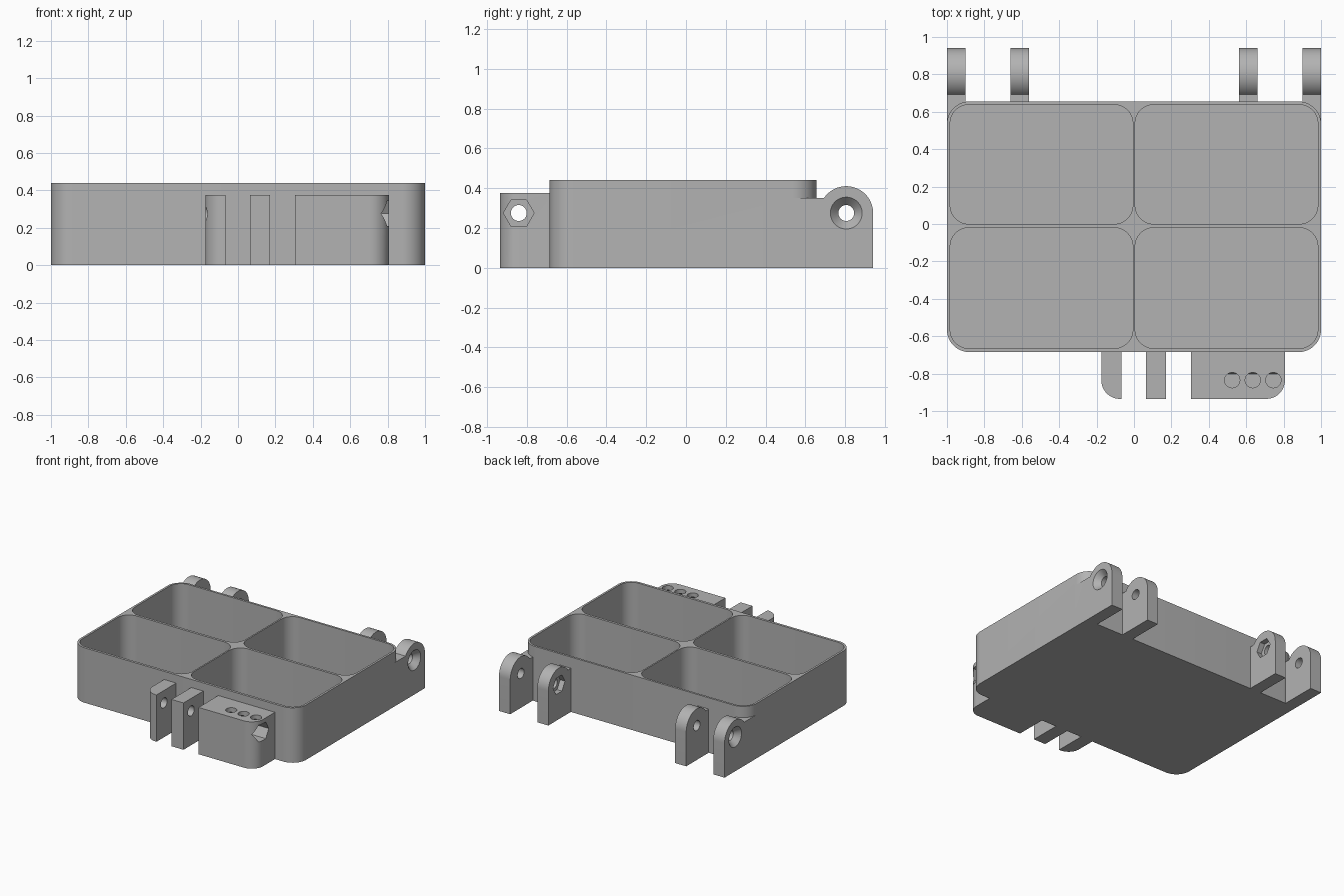
import bpy, bmesh
from math import pi, sin, cos, radians
from mathutils import Matrix, Vector

if "Cube" in bpy.data.objects:
    bpy.data.objects.remove(bpy.data.objects["Cube"], do_unlink=True)

GREY = 0.45
mat = bpy.data.materials.new("plain grey")
mat.use_nodes = True
mat.diffuse_color = (GREY, GREY, GREY, 1)
mat.node_tree.nodes["Principled BSDF"].inputs["Base Color"].default_value = (GREY, GREY, GREY, 1)

PIN_Z = 0.275
HINGE_Y, LATCH_Y = 0.805, -0.84
X_AXIS = Matrix(((0, 0, 1), (1, 0, 0), (0, 1, 0))).to_4x4()  # profile (y, z) pushed along x


def add_object(name, bm):
    bmesh.ops.recalc_face_normals(bm, faces=bm.faces)
    mesh = bpy.data.meshes.new(name)
    bm.to_mesh(mesh)
    bm.free()
    mesh.materials.append(mat)
    obj = bpy.data.objects.new(name, mesh)
    bpy.context.collection.objects.link(obj)
    return obj


def prism(name, points, low, high, frame=Matrix()):
    """Extrude a closed profile from low to high along the frame's third axis."""
    bm = bmesh.new()
    base = bm.faces.new([bm.verts.new(frame @ Vector((a, b, low))) for a, b in points])
    grown = bmesh.ops.extrude_face_region(bm, geom=[base])["geom"]
    push = frame @ Vector((0, 0, high - low))
    bmesh.ops.translate(bm, vec=push, verts=[v for v in grown if isinstance(v, bmesh.types.BMVert)])
    return add_object(name, bm)


def arc(cx, cy, r, start, end, steps=12):
    angles = [radians(start + (end - start) * i / steps) for i in range(steps + 1)]
    return [(cx + r * cos(a), cy + r * sin(a)) for a in angles]


def rounded(x0, x1, y0, y1, radii):
    """Rectangle with a radius per corner: front left, front right, back right, back left."""
    corners = [(x0, y0, 1, 1), (x1, y0, -1, 1), (x1, y1, -1, -1), (x0, y1, 1, -1)]
    points = []
    for i, ((x, y, sx, sy), r) in enumerate(zip(corners, radii)):
        points += arc(x + sx * r, y + sy * r, r, 180 + 90 * i, 270 + 90 * i) if r else [(x, y)]
    return points


def rod(name, y, x0, x1, r0, r1=None, sides=32):
    """Round, tapered or six-sided pin along x; six-sided ones point up."""
    bm = bmesh.new()
    place = Matrix.Translation(((x0 + x1) / 2, y, PIN_Z)) @ X_AXIS @ Matrix.Rotation(pi / 2, 4, "Z")
    bmesh.ops.create_cone(bm, cap_ends=True, segments=sides, radius1=r0,
                          radius2=r0 if r1 is None else r1, depth=x1 - x0, matrix=place)
    return add_object(name, bm)


def combine(target, others, operation):
    """Apply a boolean with each helper, then drop the helper."""
    for other in others:
        mod = target.modifiers.new("combine", "BOOLEAN")
        mod.operation, mod.solver, mod.object = operation, "EXACT", other
        bpy.context.view_layer.update()
        graph = bpy.context.evaluated_depsgraph_get()
        result = bpy.data.meshes.new_from_object(target.evaluated_get(graph))
        target.modifiers.clear()
        target.data = result
        bpy.data.objects.remove(other, do_unlink=True)


def finish(obj):
    bpy.ops.object.select_all(action="DESELECT")
    obj.select_set(True)
    bpy.context.view_layer.objects.active = obj
    bpy.ops.object.shade_smooth_by_angle(angle=radians(30))


def hinge_profile(start):
    return [(start, 0), (0.94, 0)] + arc(HINGE_Y, PIN_Z, 0.135, 0, 146.2, 24) + [(start, 0.35)]


# Tray body with the outer hinge ears grown into its back corners
tray = prism("tray", rounded(-1, 1, -0.685, 0.655, [0.12] * 4), 0, 0.44)
ears = [prism("ear", hinge_profile(0.5), min(s * 0.9, s), max(s * 0.9, s), X_AXIS) for s in (-1, 1)]
combine(tray, ears, "UNION")

# Four compartments
pockets = [prism("pocket", rounded(x0, x1, y0, y1, [0.1] * 4), 0.02, 0.6)
           for x0, x1 in ((-0.983, -0.006), (0.006, 0.983))
           for y0, y1 in ((-0.665, -0.02), (0, 0.638))]
combine(tray, pockets, "DIFFERENCE")

# Pin holes and countersinks in the outer ears
cuts = [rod("pin_hole", HINGE_Y, s - 0.2, s + 0.2, 0.04) for s in (-1, 1)]
cuts.append(rod("countersink", HINGE_Y, 0.955, 1.001, 0.04, 0.081))
cuts.append(rod("countersink", HINGE_Y, -1.001, -0.955, 0.081, 0.04))
combine(tray, cuts, "DIFFERENCE")
finish(tray)

# Inner hinge ears with nut recesses facing the middle
for side, s in (("left", 1), ("right", -1)):
    low, high = sorted((s * 0.562, s * 0.66))
    ear = prism(side + "_inner_hinge_ear", hinge_profile(0.65), low, high, X_AXIS)
    n0, n1 = sorted((s * 0.5, s * 0.605))
    combine(ear, [rod("pin_hole", HINGE_Y, low - 0.1, high + 0.1, 0.04),
                  rod("nut", HINGE_Y, n0, n1, 0.075, sides=6)], "DIFFERENCE")
    finish(ear)

# Front latch: two ears and a block
for name, x0, x1, radii in (("latch_outer_ear", -0.175, -0.068, [0.1, 0, 0, 0]),
                            ("latch_middle_ear", 0.065, 0.172, [0] * 4),
                            ("latch_block", 0.305, 0.807, [0, 0.1, 0, 0])):
    part = prism(name, rounded(x0, x1, -0.935, -0.68, radii), 0, 0.375)
    cuts = [rod("pin_hole", LATCH_Y, x0 - 0.1, x1 + 0.1, 0.04)]
    if name == "latch_block":
        # Six-sided channel with three round openings above it
        cuts.append(rod("channel", LATCH_Y, 0.45, 0.9, 0.077, sides=6))
        cuts += [prism("opening", arc(x, -0.835, 0.041, 0, 345, 23), PIN_Z, 0.5)
                 for x in (0.525, 0.635, 0.745)]
    combine(part, cuts, "DIFFERENCE")
    finish(part)
